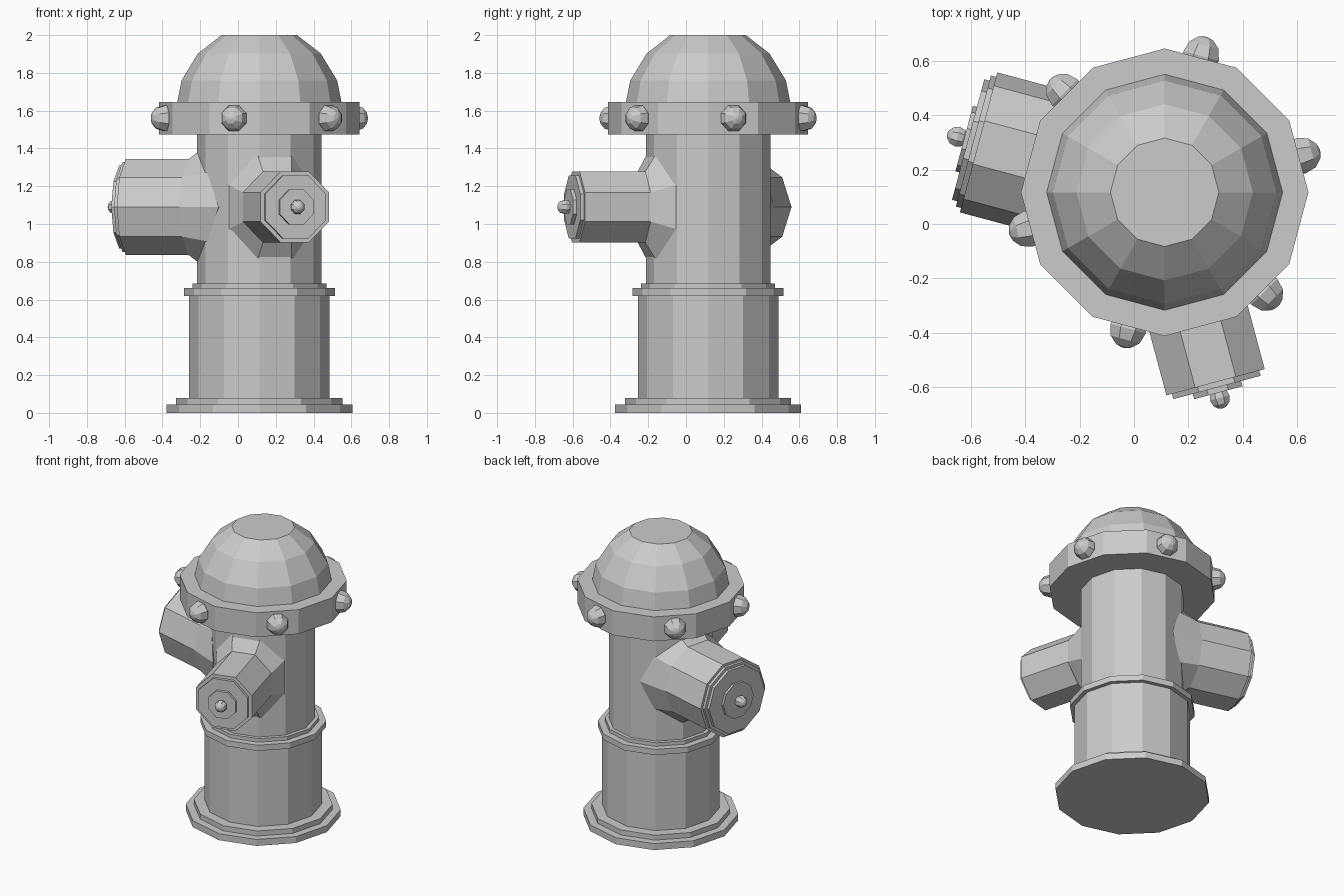
import bpy, bmesh
from math import cos, sin, pi, radians, sqrt
from mathutils import Matrix, Vector

if "Cube" in bpy.data.objects:
    bpy.data.objects.remove(bpy.data.objects["Cube"])

CX, CY = 0.113, 0.117          # main axis of the hydrant
UP = Matrix.Translation((CX, CY, 0))


def loft(name, rings, mat):
    """Skin a list of equal-length point rings, cap both ends, place with mat."""
    bm = bmesh.new()
    vs = [[bm.verts.new(mat @ Vector(p)) for p in ring] for ring in rings]
    n = len(rings[0])
    for a, b in zip(vs, vs[1:]):
        for i in range(n):
            j = (i + 1) % n
            bm.faces.new((a[i], a[j], b[j], b[i]))
    bm.faces.new(vs[0][::-1])
    bm.faces.new(vs[-1])
    bmesh.ops.recalc_face_normals(bm, faces=bm.faces)
    me = bpy.data.meshes.new(name)
    bm.to_mesh(me)
    bm.free()
    ob = bpy.data.objects.new(name, me)
    bpy.context.collection.objects.link(ob)
    return ob


def ring(r, h, n, phase=0.0):
    return [(r * cos(2 * pi * i / n + phase), r * sin(2 * pi * i / n + phase), h)
            for i in range(n)]


def lathe(name, profile, n, mat, phase=0.0):
    return loft(name, [ring(r, h, n, phase) for r, h in profile], mat)


def radial(angle, z):
    """Frame on the main axis: local x sideways, local y up, local z outward."""
    a = radians(angle)
    out = Vector((cos(a), sin(a), 0))
    up = Vector((0, 0, 1))
    side = up.cross(out)
    m = Matrix((side, up, out)).transposed().to_4x4()
    m.translation = (CX, CY, z)
    return m


# Barrel with stepped foot and collar
lathe("barrel", [(.492, 0), (.492, .045), (.44, .045), (.44, .08), (.372, .08),
                 (.372, .62), (.40, .62), (.40, .66), (.355, .66), (.355, .685),
                 (.33, .685), (.33, 1.5)], 12, UP)

# Flange and dome bonnet
lathe("flange", [(.53, 1.475), (.53, 1.645)], 12, UP)
lathe("bonnet", [(.435, 1.63), (.435, 1.645), (.412, 1.76), (.325, 1.903), (.2, 2.0)], 12, UP)


def knob(name, angle, z, d, r):
    prof = [(r * cos(radians(t)), d + r * sin(radians(t))) for t in (-65, -30, 0, 35, 65)]
    prof.append((r * .1, d + r))
    lathe(name, prof, 8, radial(angle, z), pi / 8)


# Bolts around the flange
for k in range(6):
    knob(f"flange_bolt_{k + 1}", 15 + 60 * k, 1.56, .52, .073)


def nozzle(name, angle, n, phase, r, end, flare_w, caps, knob_d):
    z, rb = 1.09, .33
    m = radial(angle, z)
    # Flared root follows the round barrel
    root = []
    for x, y, _ in ring(1, 0, n, phase):
        u, v = x * flare_w, y * .31
        root.append((u, v, sqrt(rb * rb - u * u) * .97))
    rings = [root, ring(r, .365, n, phase), ring(r, end, n, phase)]
    # Stepped cap
    h = end
    for cr, ch in caps:
        rings += [ring(cr, h, n, phase), ring(cr, ch, n, phase)]
        h = ch
    loft(name, rings, m)
    knob(name + "_nut", angle, z, knob_d, .04)


# Large side nozzle and smaller front nozzle
nozzle("large_nozzle", 165, 10, 0, .267, .71, .295,
       [(.25, .73), (.23, .75), (.125, .765)], .79)
nozzle("small_nozzle", 285, 8, pi / 8, .203, .725, .25,
       [(.18, .745), (.10, .765)], .785)
